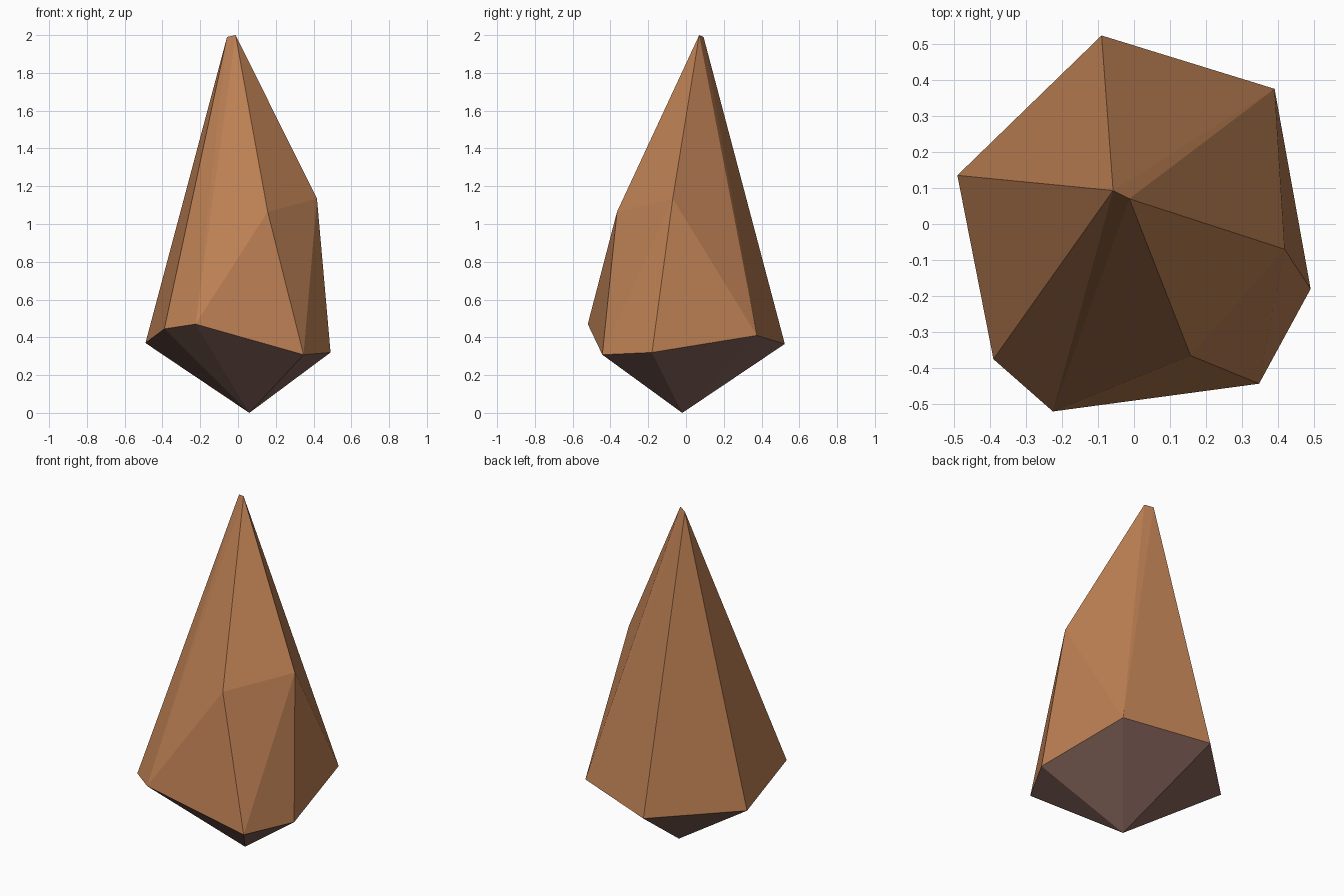
import bpy
import bmesh

if "Cube" in bpy.data.objects:
    bpy.data.objects.remove(bpy.data.objects["Cube"])


def make_material(name, rgb):
    mat = bpy.data.materials.new(name)
    mat.diffuse_color = (*rgb, 1.0)
    mat.use_nodes = True
    mat.node_tree.nodes["Principled BSDF"].inputs["Base Color"].default_value = mat.diffuse_color
    return mat


# Irregular seven-sided girdle, counter-clockwise from the left
girdle = [(-0.49, 0.135, 0.37), (-0.39, -0.375, 0.445), (-0.225, -0.52, 0.47),
          (0.347, -0.443, 0.308), (0.49, -0.18, 0.32),
          (0.39, 0.375, 0.41), (-0.09, 0.523, 0.365)]
# Foot point, two-point tip, and two shoulder points on the front right
foot = (0.06, -0.02, 0.0)
tips = [(-0.058, 0.093, 1.99), (-0.013, 0.07, 2.0)]
shoulders = [(0.157, -0.365, 1.065), (0.418, -0.07, 1.135)]

bm = bmesh.new()
g = [bm.verts.new(p) for p in girdle]
p = bm.verts.new(foot)
t1, t2 = [bm.verts.new(q) for q in tips]
u, v = [bm.verts.new(q) for q in shoulders]

# Lower cone: a fan from the foot to the girdle
for i in range(7):
    bm.faces.new((p, g[(i + 1) % 7], g[i])).material_index = 1

# Upper spire: facets from the girdle through the shoulders to the tip
for face in [(g[6], g[0], t1), (g[0], g[1], t1), (g[1], g[2], t1),
             (g[2], t2, t1), (g[2], u, t2), (g[2], g[3], u),
             (g[3], v, u), (g[3], g[4], v), (g[4], g[5], v),
             (u, v, t2), (v, g[5], t2), (g[5], t1, t2), (g[5], g[6], t1)]:
    bm.faces.new(face)
bmesh.ops.recalc_face_normals(bm, faces=bm.faces[:])

mesh = bpy.data.meshes.new("faceted_spike")
bm.to_mesh(mesh)
bm.free()
mesh.materials.append(make_material("warm_brown", (0.50, 0.212, 0.087)))
mesh.materials.append(make_material("dark_brown", (0.22, 0.118, 0.098)))
spike = bpy.data.objects.new("faceted_spike", mesh)
bpy.context.collection.objects.link(spike)
